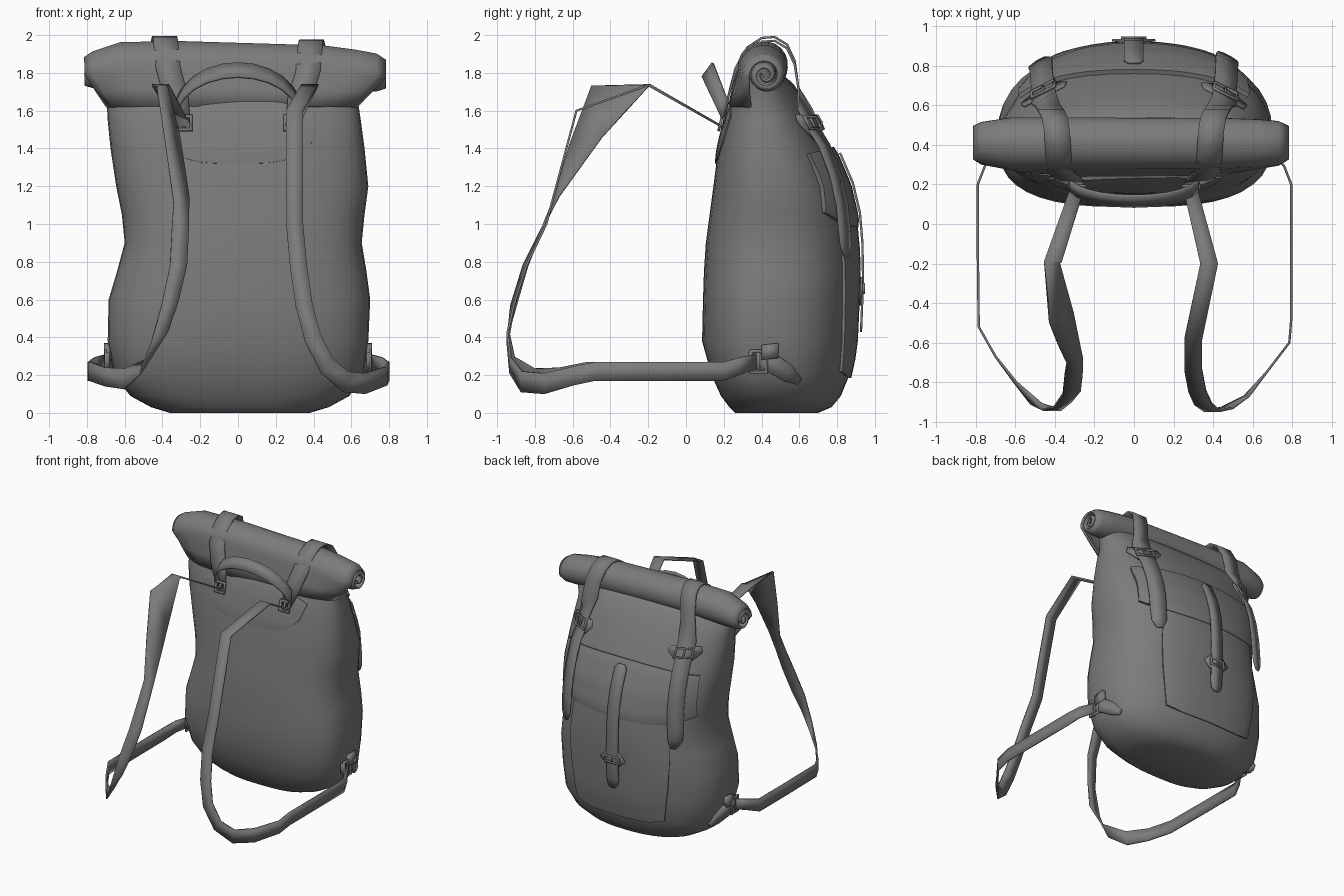
import bpy, bmesh, math
from mathutils import Vector as V
from mathutils.bvhtree import BVHTree

if "Cube" in bpy.data.objects:
    bpy.data.objects.remove(bpy.data.objects["Cube"])

grey = bpy.data.materials.new("charcoal_canvas")
grey.diffuse_color = (0.2, 0.2, 0.2, 1)
grey.use_nodes = True
grey.node_tree.nodes["Principled BSDF"].inputs["Base Color"].default_value = grey.diffuse_color


def sheet(name, rows, ring=False, caps=False, thick=0, angle=40):
    """Skin a grid of points, optionally closed, capped or thickened."""
    bm = bmesh.new()
    g = [[bm.verts.new(p) for p in r] for r in rows]
    n = len(g[0])
    for a, b in zip(g, g[1:]):
        for i in range(n if ring else n - 1):
            j = (i + 1) % n
            bm.faces.new((a[i], a[j], b[j], b[i]))
    if caps:
        bm.faces.new(g[0])
        bm.faces.new(g[-1])
    bmesh.ops.recalc_face_normals(bm, faces=bm.faces)
    me = bpy.data.meshes.new(name)
    bm.to_mesh(me)
    bm.free()
    ob = bpy.data.objects.new(name, me)
    bpy.context.collection.objects.link(ob)
    me.materials.append(grey)
    if thick:
        mod = ob.modifiers.new("thickness", 'SOLIDIFY')
        mod.thickness, mod.offset = thick, 0
    bpy.ops.object.select_all(action='DESELECT')
    ob.select_set(True)
    bpy.context.view_layer.objects.active = ob
    bpy.ops.object.shade_smooth_by_angle(angle=math.radians(angle))
    return ob


def ribbon(name, pts, thick=0.012, angle=40):
    """Strap from rows of centre xyz and width-vector xyz."""
    rows = [(V(p[:3]) - V(p[3:]) / 2, V(p[:3]) + V(p[3:]) / 2) for p in pts]
    return sheet(name, rows, thick=thick, angle=angle)


def frame(name, c, u, v, w=0.1, h=0.12, bar=0.016):
    """Rectangular buckle ring around centre c in the plane u, v."""
    c, u, v = V(c), V(u).normalized(), V(v).normalized()
    loop = [(-1, -1), (1, -1), (1, 1), (-1, 1)]
    rows = [[c + u * a * (w / 2 - d) + v * b * (h / 2 - d) for a, b in loop] for d in (0, bar)]
    sheet(name, rows, ring=True, thick=0.014)
    ribbon(name + "_pin", [(*(c - v * h / 2), *(u * bar)), (*(c + v * h / 2), *(u * bar))], 0.012)


# Body: height, left, right, front, rear
levels = [(0, -.36, .38, .26, .70), (.03, -.46, .48, .23, .77), (.09, -.57, .59, .185, .82),
          (.2, -.655, .665, .135, .865), (.38, -.69, .69, .085, .89), (.6, -.685, .70, .09, .90),
          (.75, -.64, .68, .095, .905), (.9, -.60, .655, .105, .90), (1.05, -.615, .67, .125, .88),
          (1.2, -.645, .69, .145, .845), (1.4, -.675, .67, .17, .76), (1.55, -.69, .65, .205, .685),
          (1.65, -.695, .635, .24, .63), (1.74, -.70, .66, .29, .57), (1.84, -.70, .68, .36, .46)]
rows = []
for z, xl, xr, yf, yb in levels:
    ym, row = yf + 0.45 * (yb - yf), []
    for i in range(40):
        c, s = math.cos(math.tau * i / 40), math.sin(math.tau * i / 40)
        e = 2 / 2.3 if s > 0 else 2 / 2.9
        r = xr if c > 0 else -xl
        row.append((math.copysign(abs(c) ** e, c) * r,
                    ym + math.copysign(abs(s) ** e, s) * ((yb - ym) if s > 0 else (ym - yf)), z))
    rows.append(row)
body = sheet("bag_body", rows, ring=True, caps=True, angle=50)
tree = BVHTree.FromObject(body, bpy.context.evaluated_depsgraph_get())


def on_bag(x, z, off, side=1):
    """Point on the rear (side 1) or front (side -1) of the body, lifted by off."""
    hit, nor, _, _ = tree.ray_cast(V((x, 3 * side, z)), V((0, -side, 0)))
    if hit is None:
        return V((x, 0.45, z))
    return hit + nor * off


def panel(name, ztop, zbot, half, off, side=1, nx=20, nz=10, angle=35):
    """Draped panel with its rim tucked into the body."""
    grid = []
    for k in range(nz + 3):
        t = min(max((k - 1) / nz, 0), 1)
        row = []
        for i in range(nx + 3):
            u = min(max(2 * (i - 1) / nx - 1, -1), 1)
            z = ztop(u) + (zbot(u) - ztop(u)) * t
            rim = k in (0, nz + 2) or i in (0, nx + 2)
            edge = k in (1, nz + 1) or i in (1, nx + 1)
            row.append(on_bag(u * half(t), z, -.008 if rim else off * (.75 if edge else 1), side))
        grid.append(row)
    return sheet(name, grid, angle=angle)


# Rear pocket, its flap, and the front yoke patch
panel("rear_pocket", lambda u: 1.15, lambda u: .19 + .03 * u ** 4,
      lambda t: .38 + .05 * math.sin(math.pi * t), .02, angle=60)
panel("pocket_flap", lambda u: 1.40 - .03 * u * u, lambda u: .98 + .08 * u ** 4,
      lambda t: .57 - .01 * t, .032)
panel("front_yoke", lambda u: 1.67 - .10 * u * u, lambda u: 1.32 + .12 * u ** 4,
      lambda t: .45 - .05 * t, .009, side=-1)

# Rolled top: front sheet rises from the body, flares, then spirals inward
ends = [(-.81, 1.80, .62), (-.77, 1.805, .80), (-.62, 1.83, 1.0), (-.3, 1.835, 1.0),
        (.45, 1.815, .98), (.62, 1.80, .92), (.73, 1.79, .84), (.78, 1.785, .62)]
rows = []
for x, zc, s in ends:
    root, row = on_bag(x * (.85 if x < 0 else .80), 1.62, .004, -1), []
    for i in range(44):
        a = math.radians(185 - i * 17)
        r = s * (.142 - .118 * i / 43)
        row.append(V((x, .42 + r * math.cos(a), zc + r * math.sin(a))))
    rows.append([root, root.lerp(row[0], .5) + V((0, -.004, 0))] + row)
sheet("rolled_top", rows, thick=.014, angle=50)

# Closing straps over the roll, with buckles and pointed tails
for m, tag in ((-1, "left"), (1, "right")):
    dz = -.015 if m > 0 else 0.005
    over = [(.29, .20, 1.53), (.33, .225, 1.68), (.37, .262, 1.82), (.38, .325, 1.93), (.385, .40, 1.98),
            (.39, .47, 1.985), (.40, .535, 1.945), (.42, .575, 1.86), (.435, .595, 1.72)]
    pts = [(m * x, y, z + dz * (z > 1.75), .13 if i > 0 else .08, 0, 0) for i, (x, y, z) in enumerate(over)]
    for z, w in ((1.6, .12), (1.5, .11), (1.4, .11), (1.25, .11), (1.1, .11), (.98, .11), (.88, .10), (.82, .04)):
        p = on_bag(m * .45, z, .044 if z < 1.45 else .024)
        pts.append((*p, w, -m * w * .5, 0))
    ribbon(f"closing_strap_{tag}", pts)
    p, q = on_bag(m * .45, 1.57, .036), on_bag(m * .45, 1.47, .042)
    frame(f"closing_buckle_{tag}", (p + q) / 2, (1, -m * .5, 0), p - q, .14, .08, .012)
    ribbon(f"buckle_tab_{tag}", [(*on_bag(m * .45, z, .02), w, -m * w * .5, 0)
                                 for z, w in ((1.57, .20), (1.53, .23), (1.42, .02))])

# Centre strap on the pocket
pts = [(*on_bag(0, z, .042 if z > .95 else .034), w, 0, 0) for z, w in
       ((1.36, .06), (1.33, .10), (1.2, .1), (1.05, .1), (.9, .1), (.7, .1), (.5, .1), (.45, .08), (.43, .04))]
ribbon("centre_strap", pts)
frame("centre_buckle", on_bag(0, .66, .04), (1, 0, 0), (0, 0, 1), .13, .06, .012)
ribbon("centre_tab", [(*on_bag(0, z, .026), w, 0, 0) for z, w in ((.72, .1), (.66, .22), (.57, .03))])

# Shoulder straps: the left one is twisted into a broad fold near the top
left = [(-.28, .20, 1.51, .07, 0, 0), (-.41, -.19, 1.735, .09, 0, 0), (-.40, -.35, 1.73, .05, .30, 0),
        (-.345, -.53, 1.44, .07, .17, .04), (-.30, -.69, 1.13, .08, .03, .03), (-.305, -.76, .98, .09, 0, 0),
        (-.315, -.85, .78, .09, .02, 0), (-.36, -.91, .58, .09, .03, .02), (-.415, -.94, .40, .09, 0, .06),
        (-.49, -.91, .25, .06, 0, .09), (-.60, -.80, .18, .01, 0, .11), (-.70, -.67, .19, 0, 0, .10),
        (-.785, -.52, .22, 0, 0, .10), (-.79, -.1, .22, 0, 0, .10), (-.79, .20, .22, 0, 0, .10),
        (-.755, .29, .25, 0, 0, .09), (-.70, .37, .27, 0, 0, .08)]
right = [(.28, .20, 1.51, .07, 0, 0), (.38, -.20, 1.735, .09, 0, 0), (.30, -.58, 1.60, .09, 0, 0),
         (.30, -.74, 1.0, .09, 0, 0), (.32, -.845, .78, .09, 0, 0), (.35, -.91, .57, .09, 0, .01),
         (.395, -.945, .40, .08, 0, .05), (.47, -.93, .25, .06, 0, .08), (.57, -.87, .165, .02, 0, .11),
         (.67, -.75, .155, 0, 0, .11), (.785, -.60, .195, 0, 0, .10), (.795, -.48, .22, 0, 0, .10),
         (.795, .20, .22, 0, 0, .10), (.76, .29, .25, 0, 0, .09), (.70, .37, .27, 0, 0, .08)]
ribbon("shoulder_strap_left", left, .012, 25)
ribbon("shoulder_strap_right", right, .012, 25)

for m, tag in ((-1, "left"), (1, "right")):
    # Upper rings on the yoke and lower side buckles with tabs
    frame(f"yoke_ring_{tag}", on_bag(m * .285, 1.53, .025, -1), (1, 0, 0), (0, .25, 1), .09, .09)
    frame(f"side_buckle_{tag}", (m * .70, .385, .27), (0, 1, 0), (0, 0, 1), .10, .13)
    ribbon(f"side_tab_{tag}", [(m * .69, .33, .28, 0, 0, .08), (m * .692, .46, .26, 0, .03, .10),
                               (m * .655, .54, .21, 0, .03, .09), (m * .63, .60, .165, 0, .02, .03)], .02)
    ribbon(f"side_anchor_{tag}", [(m * .69, .40, .32, 0, 0, .08), (m * .69, .49, .33, 0, 0, .08)], .04)

# Carry handle arching out from the yoke
pts = []
for i in range(13):
    a = math.pi * i / 12
    s = math.sin(a)
    pts.append((-.33 * math.cos(a), .215 - .10 * s, 1.58 + .235 * s, 0, .055, .045 + .03 * s))
ribbon("carry_handle", pts, .014)
